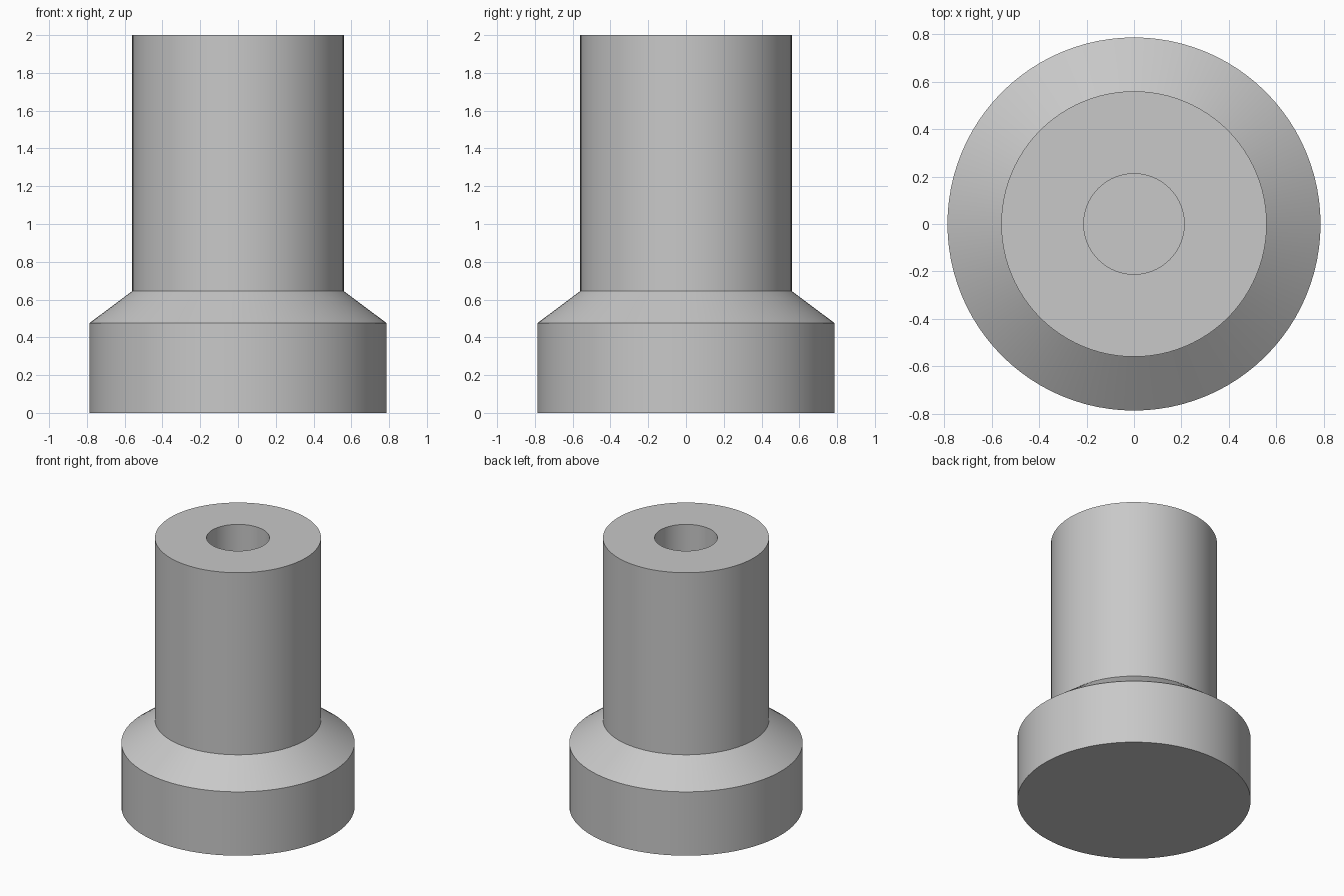
import bpy
import bmesh
import math

cube = bpy.data.objects.get("Cube")
if cube:
    bpy.data.objects.remove(cube, do_unlink=True)

# Plain grey finish
grey = bpy.data.materials.new("plain grey")
grey.use_nodes = True
colour = (0.58, 0.58, 0.58, 1)
grey.diffuse_color = colour
grey.node_tree.nodes["Principled BSDF"].inputs["Base Color"].default_value = colour


def lathe(name, profile, steps=96):
    """Spin an (r, z) profile around the z axis; ends on the axis close the solid."""
    bm = bmesh.new()
    verts = [bm.verts.new((r, 0, z)) for r, z in profile]
    edges = [bm.edges.new(pair) for pair in zip(verts, verts[1:])]
    bmesh.ops.spin(bm, geom=verts + edges, cent=(0, 0, 0), axis=(0, 0, 1),
                   angle=math.tau, steps=steps, use_merge=True)
    bmesh.ops.remove_doubles(bm, verts=bm.verts, dist=0.0001)
    bmesh.ops.recalc_face_normals(bm, faces=bm.faces)
    mesh = bpy.data.meshes.new(name)
    bm.to_mesh(mesh)
    bm.free()
    mesh.materials.append(grey)
    obj = bpy.data.objects.new(name, mesh)
    bpy.context.collection.objects.link(obj)
    bpy.ops.object.select_all(action='DESELECT')
    obj.select_set(True)
    bpy.context.view_layer.objects.active = obj
    bpy.ops.object.shade_smooth_by_angle(angle=math.radians(25))
    return obj


# Stepped body: wide base, conical shoulder, shaft and blind bore
base_radius, shaft_radius, bore_radius = 0.787, 0.56, 0.212
base_top, shoulder_top, height = 0.475, 0.645, 2.0
bore_floor = shoulder_top

lathe("stepped_bushing", [
    (0, 0),
    (base_radius, 0),
    (base_radius, base_top),
    (shaft_radius, shoulder_top),
    (shaft_radius, height),
    (bore_radius, height),
    (bore_radius, bore_floor),
    (0, bore_floor),
])
